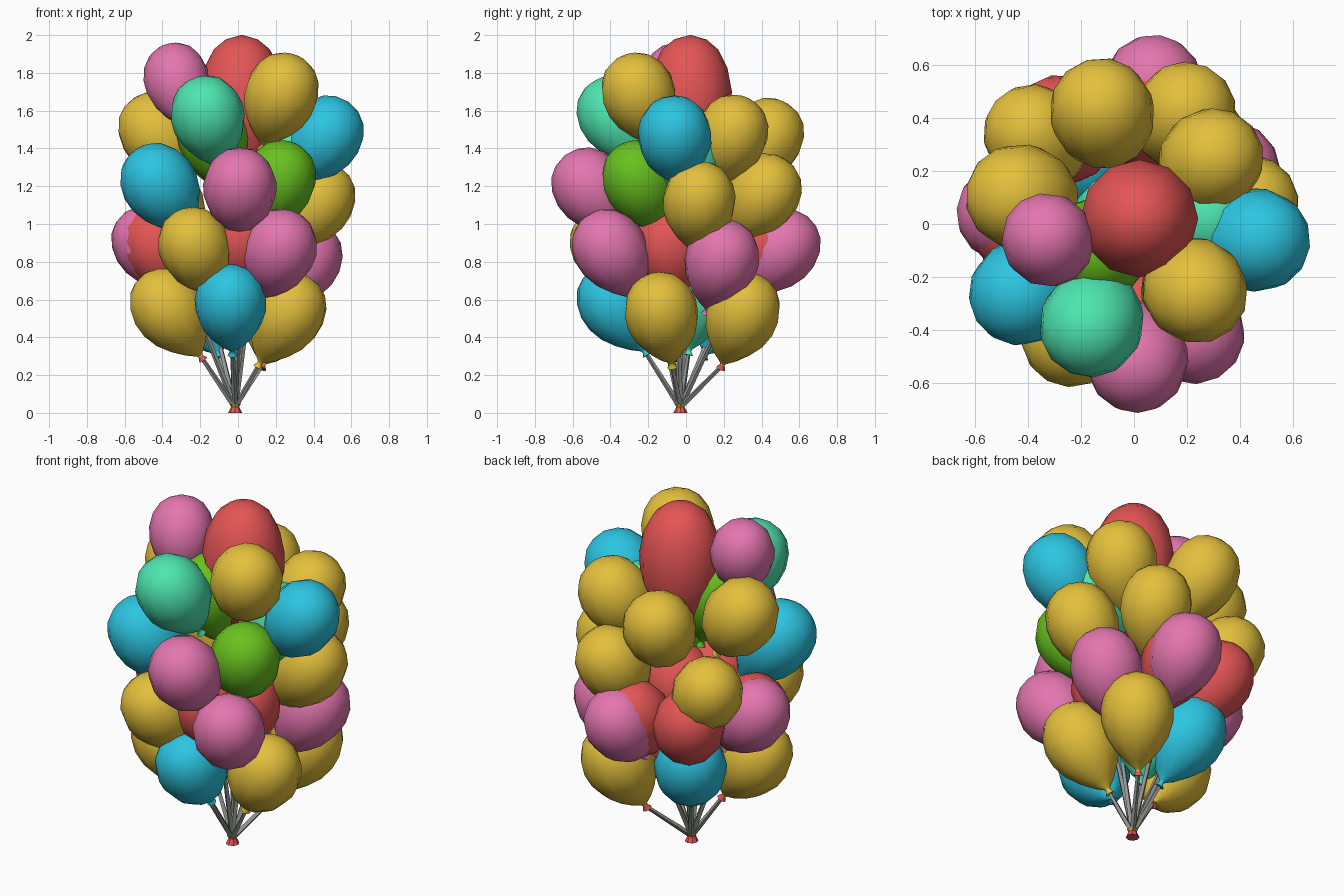
import bpy, bmesh, math
from mathutils import Vector, Matrix

if "Cube" in bpy.data.objects:
    bpy.data.objects.remove(bpy.data.objects["Cube"])

def mat(name, c):
    m = bpy.data.materials.new(name)
    m.diffuse_color = (*c, 1)
    m.use_nodes = True
    m.node_tree.nodes["Principled BSDF"].inputs["Base Color"].default_value = m.diffuse_color
    return m

M = {
    "yellow": mat("yellow", (0.78, 0.53, 0.045)),
    "red": mat("red", (0.78, 0.09, 0.09)),
    "pink": mat("pink", (0.78, 0.18, 0.43)),
    "mint": mat("mint", (0.075, 0.79, 0.44)),
    "cyan": mat("cyan", (0.025, 0.56, 0.76)),
    "green": mat("green", (0.14, 0.54, 0.013)),
    "grey": mat("string_grey", (0.29, 0.31, 0.28)),
}
KNOT = Vector((-0.015, -0.03, 0.03))

# balloon outline: radius, height along its axis (crown to flared lip)
PROFILE = [(0.075, 0.206), (0.13, 0.172), (0.173, 0.11), (0.195, 0.03), (0.192, -0.05),
           (0.166, -0.13), (0.12, -0.2), (0.064, -0.262), (0.018, -0.3),
           (0.013, -0.313), (0.026, -0.335)]
SIDES = 12

def finish(name, bm, materials, angle=None):
    bmesh.ops.recalc_face_normals(bm, faces=bm.faces)
    me = bpy.data.meshes.new(name)
    bm.to_mesh(me)
    bm.free()
    for m in materials:
        me.materials.append(m)
    ob = bpy.data.objects.new(name, me)
    bpy.context.collection.objects.link(ob)
    if angle:
        bpy.ops.object.select_all(action='DESELECT')
        ob.select_set(True)
        bpy.context.view_layer.objects.active = ob
        bpy.ops.object.shade_smooth_by_angle(angle=math.radians(angle))
    return ob

def balloon(name, color, pos, s, target, stretch=1.0, lip=None):
    """Spun balloon whose tail points at the target; returns the tail point."""
    bm = bmesh.new()
    rings = [[bm.verts.new((r * math.cos(a), r * math.sin(a), z * stretch))
              for a in (2 * math.pi * i / SIDES for i in range(SIDES))]
             for r, z in PROFILE]
    crown = bm.verts.new((0, 0, 0.222 * stretch))
    for i in range(SIDES):
        j = (i + 1) % SIDES
        bm.faces.new((crown, rings[0][i], rings[0][j]))
        for a, b in zip(rings, rings[1:]):
            f = bm.faces.new((a[i], b[i], b[j], a[j]))
            f.material_index = int(bool(lip) and b is rings[-1])
    bm.faces.new(rings[-1]).material_index = int(bool(lip))
    axis = (Vector(pos) - Vector(target)).normalized()
    rot = axis.to_track_quat('Z', 'Y').to_matrix().to_4x4()
    bm.transform(Matrix.Translation(pos) @ rot @ Matrix.Scale(s, 4))
    finish(name, bm, [M[color]] + ([M[lip]] if lip else []), 60)
    return Vector(pos) - axis * 0.32 * s * stretch

BALLOONS = {
    "upper_tier": [("yellow", (0.23, -0.25, 1.69), 1), ("mint", (-0.16, -0.375, 1.57), 1),
                   ("cyan", (0.46, -0.06, 1.465), 1), ("yellow", (-0.425, 0.10, 1.48), 1.03),
                   ("yellow", (-0.12, 0.42, 1.45), 1.01), ("yellow", (0.29, 0.24, 1.47), 0.99),
                   ("green", (-0.13, -0.09, 1.48), 1), ("mint", (0.27, 0.02, 1.36), 1)],
    "middle_tier": [("cyan", (-0.415, -0.255, 1.21), 1.02), ("pink", (0.01, -0.505, 1.19), 1),
                    ("green", (0.22, -0.25, 1.23), 0.98), ("yellow", (0.42, 0.07, 1.12), 0.99),
                    ("yellow", (-0.37, 0.33, 1.10), 0.98), ("yellow", (0.19, 0.41, 1.16), 0.99)],
    "lower_tier": [("pink", (-0.47, 0.04, 0.89), 0.97), ("red", (-0.42, 0.0, 0.88), 1),
                   ("yellow", (-0.23, -0.415, 0.88), 0.98), ("pink", (0.22, -0.40, 0.865), 1),
                   ("red", (0.11, -0.09, 0.88), 0.98), ("red", (0.01, -0.29, 0.90), 0.98),
                   ("pink", (0.35, 0.19, 0.81), 1), ("pink", (0.07, 0.51, 0.87), 0.98),
                   ("red", (0.04, 0.42, 0.89), 1), ("red", (-0.27, 0.36, 0.89), 1)],
    "bottom_tier": [("yellow", (-0.37, -0.11, 0.555), 1), ("cyan", (-0.04, -0.38, 0.58), 0.97),
                    ("yellow", (0.265, -0.13, 0.53), 1), ("yellow", (0.23, 0.30, 0.53), 1),
                    ("cyan", (-0.19, 0.23, 0.58), 1), ("mint", (-0.05, 0.06, 0.62), 0.95)],
}

# crown balloons
balloon("crown_red_balloon", "red", (0.02, 0.02, 1.66), 1.14, (0.02, 0, 0), 1.35)
balloon("crown_pink_balloon", "pink", (-0.325, -0.06, 1.765), 0.89, (-0.24, -0.18, 1.4))

# balloons: bottom ones hang from the knot, the others lean outwards from the middle
tails = []
for tier, items in BALLOONS.items():
    for n, (color, pos, s) in enumerate(items, 1):
        bottom = tier == "bottom_tier"
        target, lip = (0, 0, pos[2] - 0.65), None
        if bottom:
            target = KNOT
            if pos[1] > 0.25:
                target, lip = (0.13, 0.19, 0.25), "red"
            elif color == "yellow" and pos[0] < 0:
                lip = "red"
        t = balloon(f"{tier}_{color}_balloon_{n}", color, pos, s, target, 1, lip)
        if bottom or (tier == "lower_tier" and color == "red"):
            tails.append(t)

# strings from the knot to the tails
bm = bmesh.new()
for t in tails:
    d = t - KNOT
    m = Matrix.Translation((t + KNOT) / 2) @ d.to_track_quat('Z', 'Y').to_matrix().to_4x4()
    bmesh.ops.create_cone(bm, cap_ends=True, segments=4, radius1=0.016, radius2=0.011,
                          depth=d.length, matrix=m)
finish("strings", bm, [M["grey"]])

# knot gathering the strings
def knot_cone(name, color, r1, r2, z0, z1):
    bm = bmesh.new()
    bmesh.ops.create_cone(bm, cap_ends=True, segments=8, radius1=r1, radius2=r2, depth=z1 - z0,
                          matrix=Matrix.Translation((KNOT.x, KNOT.y, (z0 + z1) / 2)))
    finish(name, bm, [M[color]])

knot_cone("knot_skirt", "red", 0.037, 0.022, 0.0, 0.032)
knot_cone("knot_collar", "yellow", 0.02, 0.03, 0.03, 0.046)
